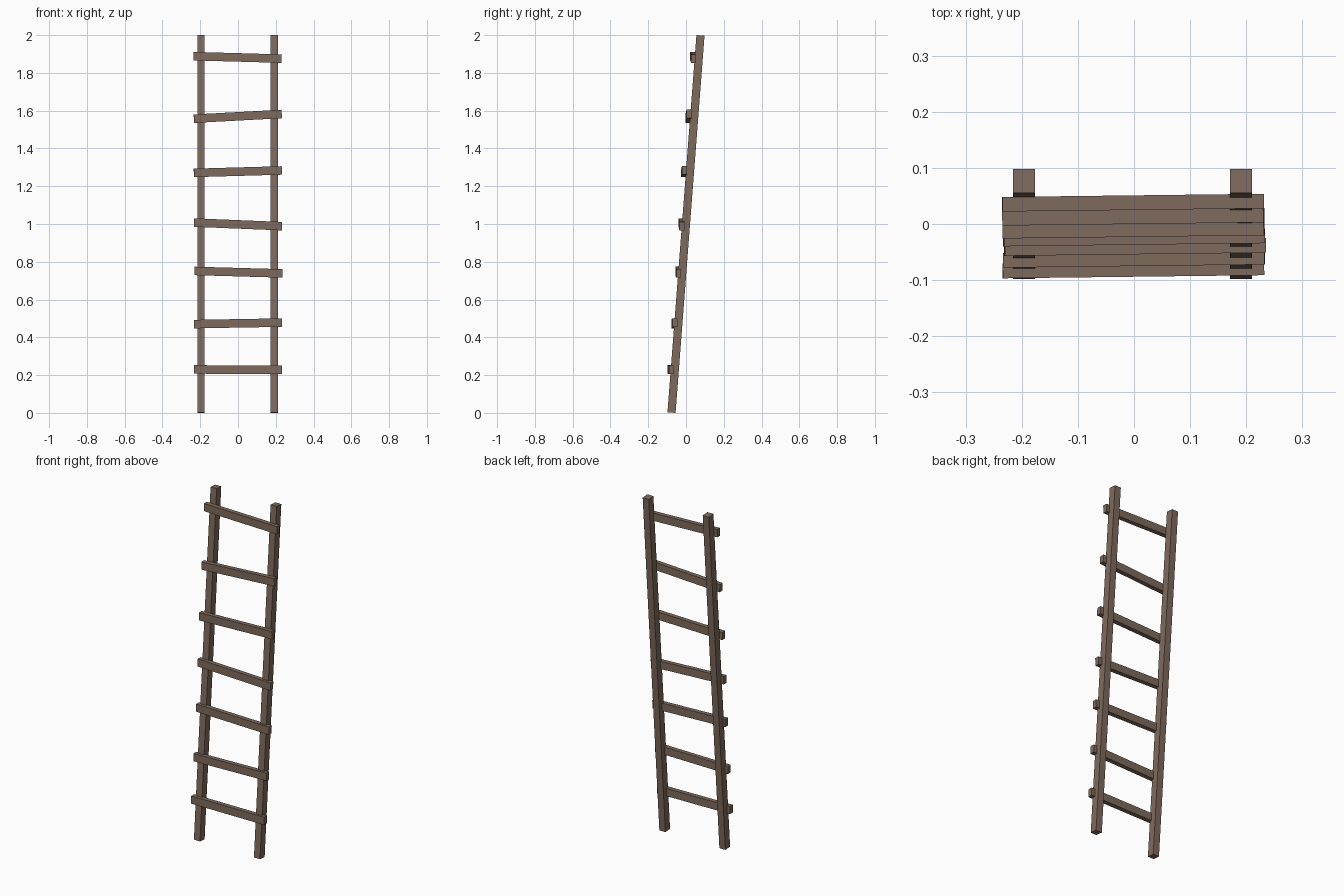
import bpy, math
from mathutils import Matrix, Vector

if "Cube" in bpy.data.objects:
    bpy.data.objects.remove(bpy.data.objects["Cube"])

wood = bpy.data.materials.new("weathered_wood")
wood.use_nodes = True
colour = (0.21, 0.145, 0.108, 1)
wood.diffuse_color = colour
wood.node_tree.nodes["Principled BSDF"].inputs["Base Color"].default_value = colour


def beam(name, size, centre, rotation):
    """Flat-sided timber of the given size, turned about its centre."""
    bpy.ops.mesh.primitive_cube_add(size=1, location=centre, rotation=rotation)
    obj = bpy.context.object
    obj.name = name
    obj.scale = size
    bpy.ops.object.transform_apply(location=False, rotation=False, scale=True)
    obj.data.materials.append(wood)
    return obj


# Two rails leaning back
LEAN = 0.0767
DEPTH = 0.043
length = (2 - DEPTH * math.sin(LEAN)) / math.cos(LEAN)
for name, x in (("right_rail", -0.196), ("left_rail", 0.191)):
    beam(name, (0.039, DEPTH, length), (x, 0, 1), (-LEAN, 0, 0))

# Rungs nailed slightly askew: x, y, z of the centre, and rise from end to end
rungs = [
    (-0.001, -0.081, 0.229, -0.002),
    (0.000, -0.062, 0.474, 0.008),
    (0.002, -0.041, 0.745, -0.013),
    (0.000, -0.024, 0.998, -0.019),
    (-0.001, -0.010, 1.277, 0.013),
    (-0.001, 0.013, 1.570, 0.025),
    (-0.002, 0.038, 1.882, -0.013),
]
SPAN = 0.466
for i, (x, y, z, rise) in enumerate(rungs, 1):
    beam(f"rung_{i}", (SPAN, 0.026, 0.045), (x, y, z),
         (0, -math.atan2(rise, SPAN), 0.012))
